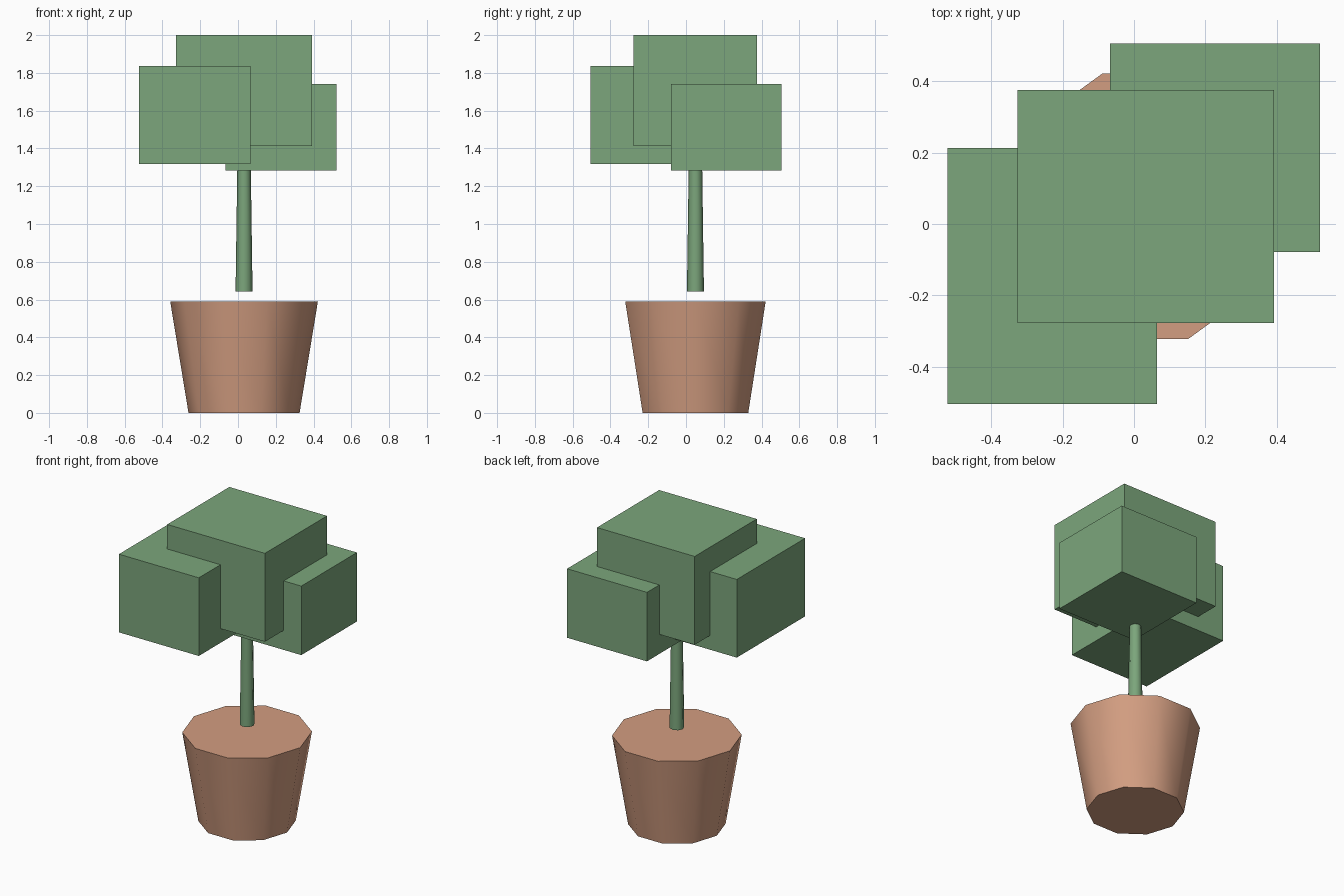
import bpy
import math

if "Cube" in bpy.data.objects:
    bpy.data.objects.remove(bpy.data.objects["Cube"])


def material(name, color):
    m = bpy.data.materials.new(name)
    m.diffuse_color = color
    m.use_nodes = True
    m.node_tree.nodes["Principled BSDF"].inputs["Base Color"].default_value = m.diffuse_color
    return m


green = material("leaf_green", (0.20, 0.38, 0.20, 1))
clay = material("terracotta", (0.65, 0.34, 0.22, 1))


def frustum(name, sides, r_bottom, r_top, z0, z1, mat):
    bpy.ops.mesh.primitive_cone_add(vertices=sides, radius1=r_bottom, radius2=r_top,
                                    depth=z1 - z0, location=(0.032, 0.05, (z0 + z1) / 2))
    ob = bpy.context.object
    ob.name = name
    # turn the ring so that a corner points along +x
    ob.rotation_euler.z = math.pi / 2
    bpy.ops.object.transform_apply(location=False, rotation=True, scale=False)
    ob.data.materials.append(mat)
    bpy.ops.object.shade_smooth_by_angle(angle=math.radians(50))
    return ob


def block(name, low, high, mat):
    center = [(a + b) / 2 for a, b in zip(low, high)]
    bpy.ops.mesh.primitive_cube_add(size=1, location=center)
    ob = bpy.context.object
    ob.name = name
    ob.scale = [b - a for a, b in zip(low, high)]
    bpy.ops.object.transform_apply(location=False, rotation=False, scale=True)
    ob.data.materials.append(mat)
    return ob


# Ten-sided tapered pot
frustum("pot", 10, 0.294, 0.391, 0.0, 0.591, clay)

# Eight-sided stem, running up into the foliage
frustum("stem", 8, 0.045, 0.034, 0.643, 1.42, green)

# Three overlapping foliage blocks
block("foliage_top", (-0.327, -0.277, 1.412), (0.392, 0.376, 2.0), green)
block("foliage_front_left", (-0.523, -0.505, 1.317), (0.065, 0.213, 1.837), green)
block("foliage_back_right", (-0.067, -0.079, 1.282), (0.521, 0.506, 1.741), green)
